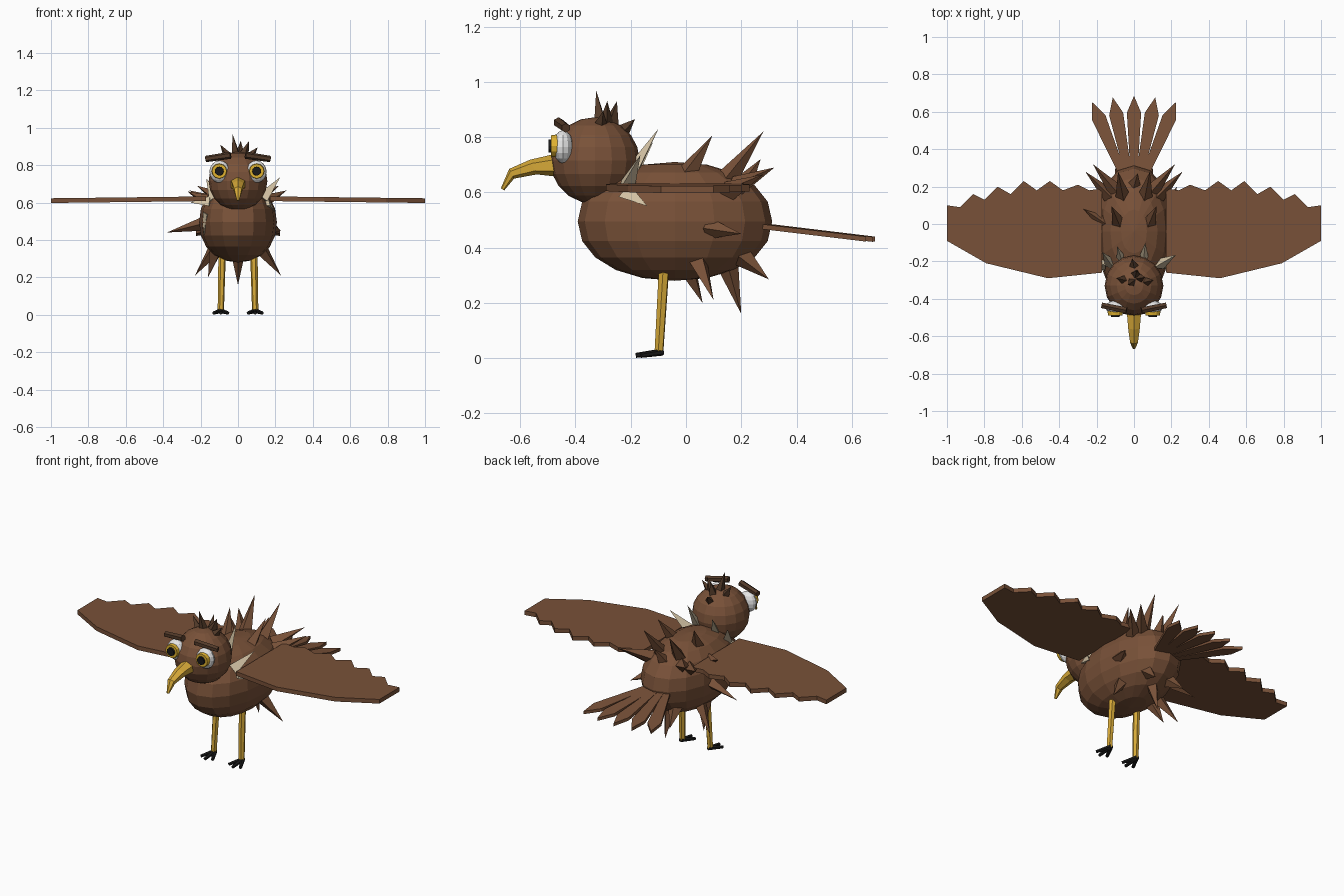
import bpy, bmesh, math
from mathutils import Vector, Matrix

if "Cube" in bpy.data.objects:
    bpy.data.objects.remove(bpy.data.objects["Cube"])


def material(name, r, g, b):
    m = bpy.data.materials.new(name)
    m.use_nodes = True
    m.diffuse_color = (r, g, b, 1)
    m.node_tree.nodes["Principled BSDF"].inputs["Base Color"].default_value = (r, g, b, 1)
    return m


BROWN = material("feather brown", .19, .083, .04)
DARK = material("dark brown", .085, .042, .022)
CREAM = material("ruff cream", .65, .54, .37)
GOLD = material("beak gold", .68, .4, .04)
WHITE = material("eye white", .8, .8, .8)
IRIS = material("iris yellow", .75, .45, .03)
BLACK = material("black", .01, .01, .01)


def finish(bm, name, mat):
    bmesh.ops.recalc_face_normals(bm, faces=bm.faces)
    mesh = bpy.data.meshes.new(name)
    bm.to_mesh(mesh)
    bm.free()
    mesh.materials.append(mat)
    ob = bpy.data.objects.new(name, mesh)
    bpy.context.scene.collection.objects.link(ob)
    return ob


def rod(bm, a, b, r1, r2, sides=6):
    """Tapered bar from a to b; r2 = 0 makes a spike."""
    a, b = Vector(a), Vector(b)
    d = b - a
    mat = Matrix.Translation((a + b) / 2) @ d.to_track_quat('Z', 'Y').to_matrix().to_4x4()
    bmesh.ops.create_cone(bm, cap_ends=True, segments=sides, radius1=r1,
                          radius2=r2, depth=d.length, matrix=mat)


def ball(name, mat, centre, size, u=16, v=10, power=1.0):
    """Faceted ellipsoid; power below 1 makes it boxier."""
    bm = bmesh.new()
    bmesh.ops.create_uvsphere(bm, u_segments=u, v_segments=v, radius=1)
    for vert in bm.verts:
        vert.co = Vector(c + s * math.copysign(abs(p) ** power, p)
                         for c, s, p in zip(centre, size, vert.co))
    return finish(bm, name, mat)


def plate(bm, outline, height, thick):
    """Flat slab with the given outline; height(x, y) is its lower side."""
    face = bm.faces.new([bm.verts.new((x, y, height(x, y))) for x, y in outline])
    out = bmesh.ops.extrude_face_region(bm, geom=[face])
    verts = [g for g in out["geom"] if isinstance(g, bmesh.types.BMVert)]
    bmesh.ops.translate(bm, vec=(0, 0, thick), verts=verts)


def spikes(name, mat, items, radius, sides=4):
    bm = bmesh.new()
    for base, tip in items:
        rod(bm, base, tip, radius, 0, sides)
    return finish(bm, name, mat)


# Body and head
ball("body", BROWN, (0, -.04, .495), (.208, .352, .215), power=.94)
ball("head", BROWN, (0, -.33, .715), (.157, .162, .157))

# Hooked beak: sections of (top y, top z, bottom y, bottom z, half width)
bm = bmesh.new()
rings = []
for ty, tz, by, bz, w in [(-.45, .745, -.45, .655, .046), (-.565, .718, -.54, .665, .036),
                          (-.64, .685, -.622, .65, .024), (-.67, .615, -.658, .607, .007)]:
    ring = []
    for k in range(6):
        t = math.radians(60 * k)
        f = (1 + math.cos(t)) / 2
        ring.append(bm.verts.new((w * math.sin(t), by + (ty - by) * f, bz + (tz - bz) * f)))
    rings.append(ring)
for p, q in zip(rings, rings[1:]):
    for k in range(6):
        bm.faces.new((p[k], p[k - 1], q[k - 1], q[k]))
bm.faces.new(rings[0])
bm.faces.new(rings[-1])
finish(bm, "beak", GOLD)

# Wing outline, leading edge then jagged trailing edge
WING = [(.17, -.26), (.46, -.29), (.79, -.21), (1, -.09), (1, .1), (.93, .09),
        (.86, .16), (.8, .13), (.73, .2), (.66, .16), (.59, .23), (.52, .18),
        (.45, .23), (.38, .18), (.3, .21), (.24, .18), (.17, .19)]

# Paired parts
for side, s in (("left", 1), ("right", -1)):
    ball(side + "_eye_white", WHITE, (s * .098, -.445, .765), (.055, .037, .06), 12, 8)
    for part, mat, r, y in (("iris", IRIS, .043, -.488), ("pupil", BLACK, .026, -.498)):
        bm = bmesh.new()
        rod(bm, (s * .1, -.455, .768), (s * .1, y, .768), r, r * .9, 12)
        finish(bm, f"{side}_{part}", mat)

    bm = bmesh.new()
    rod(bm, (s * .04, -.462, .853), (s * .172, -.435, .833), .019, .017)
    finish(bm, side + "_brow", DARK)

    bm = bmesh.new()
    plate(bm, [(s * x, y) for x, y in WING], lambda x, y: .61 - .012 * abs(x), .025)
    finish(bm, side + "_wing", BROWN)

    bm = bmesh.new()
    rod(bm, (s * .085, -.08, .32), (s * .092, -.098, .02), .02, .017)
    finish(bm, side + "_leg", GOLD)

    bm = bmesh.new()
    for dx in (-.038, 0, .038):
        rod(bm, (s * .092, -.085, .022), (s * .092 + dx, -.182 + abs(dx) * .5, .01), .013, .009)
    finish(bm, side + "_foot", BLACK)

# Tail fan of five overlapping feathers
bm = bmesh.new()
for k in range(-2, 3):
    turn = Matrix.Rotation(-.2 * k, 2)
    shape = [(-.018, 0), (.018, 0), (.038, .34), (0, .43), (-.038, .34)]
    pts = [turn @ Vector(p) + Vector((k * .028, .255)) for p in shape]
    plate(bm, pts, lambda x, y: .468 - .12 * (y - .3) - .002 * abs(k), .018)
finish(bm, "tail", BROWN)

# Crest on the head
spikes("crest", DARK, [
    ((-.01, -.31, .85), (-.03, -.325, .968)),
    ((.03, -.29, .85), (.06, -.285, .93)),
    ((-.05, -.3, .84), (-.095, -.29, .91)),
    ((.01, -.27, .85), (.015, -.25, .93)),
    ((.06, -.31, .84), (.105, -.3, .895)),
    ((0, -.23, .82), (-.01, -.185, .865))], .028)

# Pale ruff behind the neck
spikes("ruff", CREAM, [
    ((.05, -.21, .64), (.06, -.1, .83)),
    ((-.06, -.21, .64), (-.09, -.12, .78)),
    ((.13, -.22, .62), (.225, -.165, .735)),
    ((-.12, -.22, .62), (-.17, -.15, .73)),
    ((-.15, -.22, .6), (-.255, -.2, .6)),
    ((.15, -.22, .6), (.2, -.14, .55)),
    ((-.16, -.22, .54), (-.185, -.2, .42))], .036, 3)

# Ruffled feathers over the back, flanks and belly
pairs = []
for s in (1, -1):
    pairs += [((s * .06, .15, .65), (s * .085, .28, .82)),
              ((s * .08, 0, .66), (s * .12, .095, .805)),
              ((s * .13, .15, .6), (s * .26, .28, .665)),
              ((s * .1, .18, .62), (s * .22, .32, .69)),
              ((s * .07, .2, .37), (s * .1, .3, .285)),
              ((s * .12, .04, .36), (s * .23, .1, .21))]
spikes("ruffled_feathers", BROWN, pairs + [
    ((0, .15, .34), (0, .2, .16)),
    ((-.17, .03, .49), (-.38, .06, .44)),
    ((.17, .08, .47), (.23, .2, .45)),
    ((-.15, 0, .6), (-.27, .08, .66)),
    ((-.12, .0, .34), (-.16, .06, .2)),
    ((0, .2, .62), (.02, .27, .72))], .04)
